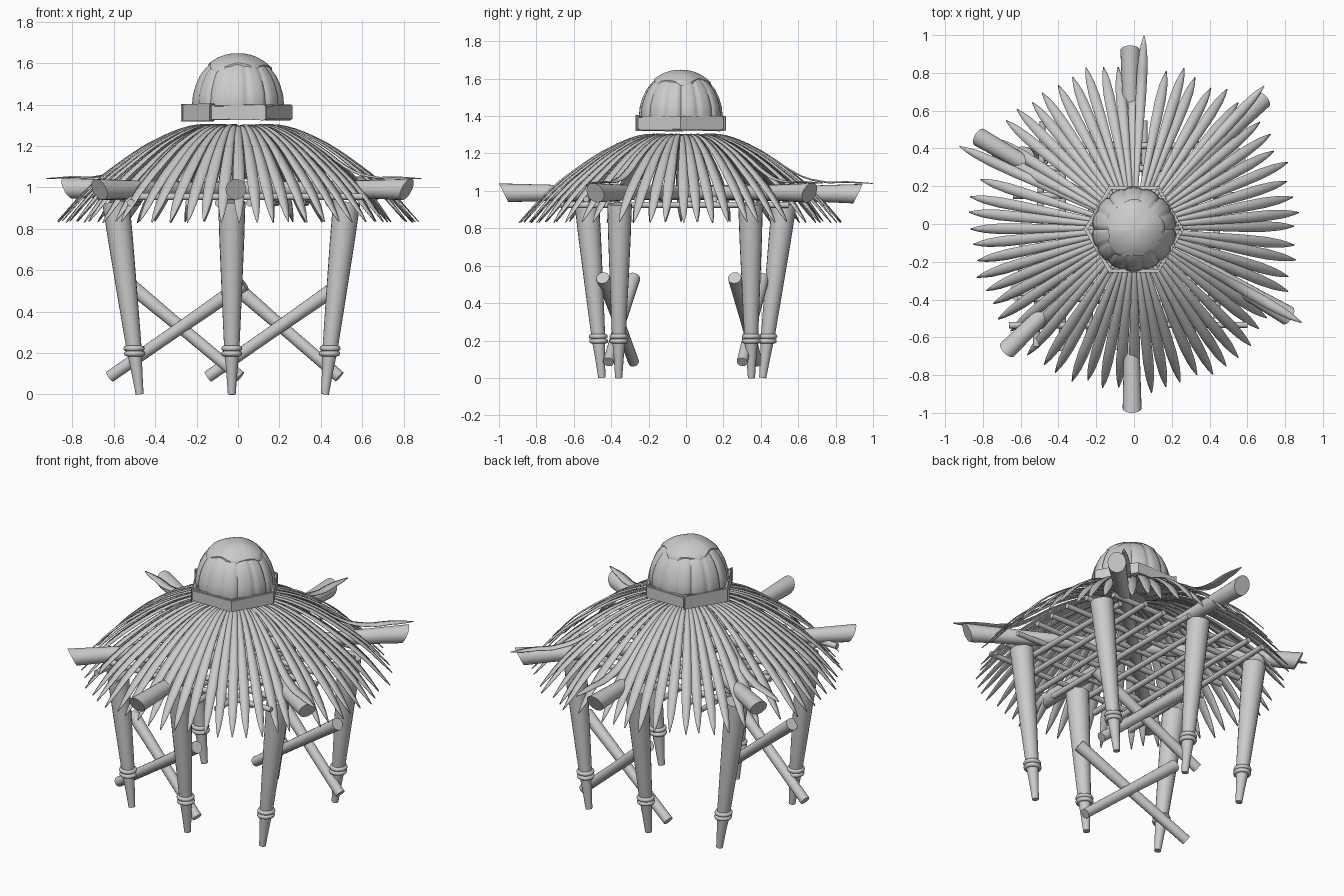
import bpy, bmesh, math, random
from math import sin, cos, pi, radians
from mathutils import Vector

if "Cube" in bpy.data.objects:
    bpy.data.objects.remove(bpy.data.objects["Cube"])
random.seed(4)


def make(name, bm, smooth=40):
    bmesh.ops.recalc_face_normals(bm, faces=bm.faces)
    me = bpy.data.meshes.new(name)
    bm.to_mesh(me)
    bm.free()
    ob = bpy.data.objects.new(name, me)
    bpy.context.collection.objects.link(ob)
    bpy.ops.object.select_all(action='DESELECT')
    ob.select_set(True)
    bpy.context.view_layer.objects.active = ob
    bpy.ops.object.shade_smooth_by_angle(angle=radians(smooth))
    return ob


def skin(bm, rings, closed=True):
    for a, b in zip(rings, rings[1:]):
        n = len(a)
        for i in range(n if closed else n - 1):
            j = (i + 1) % n
            bm.faces.new((a[i], a[j], b[j], b[i]))


def tube(bm, p0, p1, stations, n=20, shear=0.0):
    """Round pole through (t, radius) stations; shear slants the end cuts."""
    p0, p1 = Vector(p0), Vector(p1)
    d = (p1 - p0).normalized()
    side = d.cross(Vector((0, 0, 1)) if abs(d.z) < .9 else Vector((1, 0, 0))).normalized()
    up = side.cross(d)
    rings = []
    for t, r in stations:
        sh = shear * (1 if t == 1 else -1 if t == 0 else 0)
        rings.append([bm.verts.new(p0.lerp(p1, t) + side * r * cos(a) + up * r * sin(a) + d * sh * sin(a))
                      for a in (2 * pi * i / n for i in range(n))])
    skin(bm, rings)
    bm.faces.new(rings[0])
    bm.faces.new(rings[-1])


def interp(pts, x):
    for (x0, y0), (x1, y1) in zip(pts, pts[1:]):
        if x <= x1:
            return y0 + (y1 - y0) * (x - x0) / (x1 - x0)
    return pts[-1][1]


# Legs: tapered posts leaning outward, each with a rope binding near the foot
legs = [((x0, y0), (x1, y1)) for x0, y0, x1, y1 in (
    (-.03, -.45, -.03, -.53), (-.03, .41, -.03, .525),
    (-.475, -.36, -.59, -.355), (-.475, .35, -.59, .345),
    (.42, -.36, .525, -.355), (.42, .35, .525, .345))]
for k, (foot, top) in enumerate(legs):
    bm = bmesh.new()
    tube(bm, (*foot, 0), (*top, .93),
         [(0, .019), (.12, .027), (.2, .034), (.24, .037), (.5, .048), (.8, .06), (1, .066)])
    make(f"leg_{k + 1}", bm)
    bm = bmesh.new()
    for z in (.197, .222):
        t = z / .93
        c = [foot[i] + (top[i] - foot[i]) * t for i in (0, 1)]
        rings = []
        for i in range(24):
            a = 2 * pi * i / 24
            rings.append([bm.verts.new((c[0] + (.039 + .012 * cos(b)) * cos(a),
                                        c[1] + (.039 + .012 * cos(b)) * sin(a),
                                        z + .013 * sin(b))) for b in (2 * pi * j / 8 for j in range(8))])
        skin(bm, rings + rings[:1])
    make(f"leg_binding_{k + 1}", bm, 60)

# Crossed braces on the front left and the back right sides
braces = [((-.62, -.28, .085), (.03, -.445, .535)), ((.01, -.415, .085), (-.53, -.28, .535)),
          ((-.145, .38, .085), (.5, .26, .535)), ((.49, .30, .085), (-.03, .41, .535))]
for k, (a, b) in enumerate(braces):
    bm = bmesh.new()
    tube(bm, a, b, [(0, .029), (.5, .03), (1, .036)], 16)
    make(f"cross_brace_{k + 1}", bm)

# Three large roof beams crossing at the middle
beams = [((-.01, -.975, .99), (-.02, .92, .985)), ((-.67, -.665, .99), (.68, .66, .99)),
         ((-.82, .46, .995), (.815, -.485, .99))]
for k, (a, b) in enumerate(beams):
    bm = bmesh.new()
    tube(bm, a, b, [(0, .05), (.1, .045), (.25, .038), (.5, .036), (.75, .038), (.9, .045), (1, .052)], 20, .025)
    make(f"roof_beam_{k + 1}", bm)

# Lattice of thin sticks under the roof
for k in range(8):
    c = -.5 + k * .135
    bm = bmesh.new()
    j = [random.uniform(-.04, .04) for _ in range(8)]
    w = .64 if c < .4 else .52
    tube(bm, (-w + j[0], c - .02 + j[1] * .5, .955), (w - .03 + j[2], c - .02 + j[3] * .5, .955),
         [(0, .018), (1, .016)], 10)
    tube(bm, (c + j[4] * .5, -w + j[5], .925), (c + j[6] * .5, w - .12 + j[7], .925),
         [(0, .018), (1, .016)], 10)
    make(f"lattice_sticks_{k + 1}", bm)

# Thatch: long narrow folded leaves fanned around the crown
CROWN = [(.08, 1.3), (.16, 1.303), (.21, 1.3), (.26, 1.29), (.34, 1.26), (.43, 1.215), (.5, 1.172), (.57, 1.122)]
DROOP = CROWN + [(.64, 1.07), (.7, 1.02), (.76, .962), (.81, .905), (.87, .835)]
LIFT = CROWN + [(.64, 1.085), (.7, 1.065), (.78, 1.052), (.88, 1.055), (1.02, 1.045)]
WIDTH = [(0, .012), (.22, .028), (.45, .042), (.65, .055), (.8, .056), (.9, .043), (.96, .025), (1, .005)]
N = 64
lifted = {round(d / 360 * N): d for d in (87, 155, 330.5, 47.5)}
bm = bmesh.new()
for k in range(N):
    up = k in lifted
    a = radians(lifted[k]) if up else 2 * pi * k / N + random.uniform(-.012, .012)
    path = LIFT if up else DROOP
    end = path[-1][0]
    stretch = 1 if up else random.uniform(.97, 1.02)
    dz = random.uniform(-.004, .004)
    u, v = Vector((cos(a), sin(a), 0)), Vector((-sin(a), cos(a), 0))
    rows = []
    for i in range(21):
        t = i / 20
        r = .08 + (end - .08) * t
        p = u * r * stretch + Vector((0, -.02, interp(path, r) + dz))
        w = interp(WIDTH, t) / 2
        drop = Vector((0, 0, w * .2))
        rows.append([bm.verts.new(p - v * w - drop), bm.verts.new(p), bm.verts.new(p + v * w - drop)])
    skin(bm, rows, False)
thatch = make("thatch_leaves", bm, 60)
mod = thatch.modifiers.new("thickness", 'SOLIDIFY')
mod.thickness = .004

# Hexagonal collar of six boards
CY = -.028
for k in range(6):
    a = radians(30 + 60 * k)
    bm = bmesh.new()
    bmesh.ops.create_cube(bm, size=1)
    for vert in bm.verts:
        h = vert.co.z * (.073 + random.uniform(-.006, .006))
        r, s = .22 + vert.co.x * .02, vert.co.y * (.255 + vert.co.x * .03)
        vert.co = (r * cos(a) - s * sin(a), CY + r * sin(a) + s * cos(a), 1.362 + h)
    bmesh.ops.bevel(bm, geom=bm.edges[:], offset=.005, segments=2, affect='EDGES')
    make(f"collar_board_{k + 1}", bm)

# Dome of bulging petals
PROFILE = [(1.335, .2), (1.36, .215), (1.4, .224), (1.45, .219), (1.5, .204), (1.54, .185),
           (1.575, .158), (1.6, .13), (1.62, .095), (1.632, .06)]
bm = bmesh.new()
S, P = 112, 14
rings = []
for z, r in PROFILE:
    ring = []
    for i in range(S):
        a = 2 * pi * i / S
        groove = 1 - abs(sin(a * P / 2 + .15 * sin(3 * a)))
        rr = r * (1 - .06 * groove ** 3)
        ring.append(bm.verts.new((rr * cos(a), CY + rr * sin(a), z)))
    rings.append(ring)
skin(bm, rings)
bm.faces.new(rings[0])
bm.faces.new(rings[-1])
make("dome_petals", bm, 50)

# Draped cap with a wavy edge on top of the dome
bm = bmesh.new()
rings = []
for q in range(1, 9):
    ring = []
    for i in range(64):
        a = 2 * pi * i / 64
        edge = .15 + .01 * sin(5 * a + .6) + .008 * sin(3 * a + 2)
        r = edge * q / 8
        z = 1.648 - 2.3 * r * r - 16 * r ** 4 + .003 * sin(4 * a + 1) * q / 8
        ring.append(bm.verts.new((r * cos(a), CY + r * sin(a), z)))
    rings.append(ring)
rings.append([bm.verts.new(v.co + Vector((0, 0, -.014))) for v in rings[-1]])
skin(bm, rings)
bm.faces.new(rings[0])
make("dome_cap", bm, 50)
